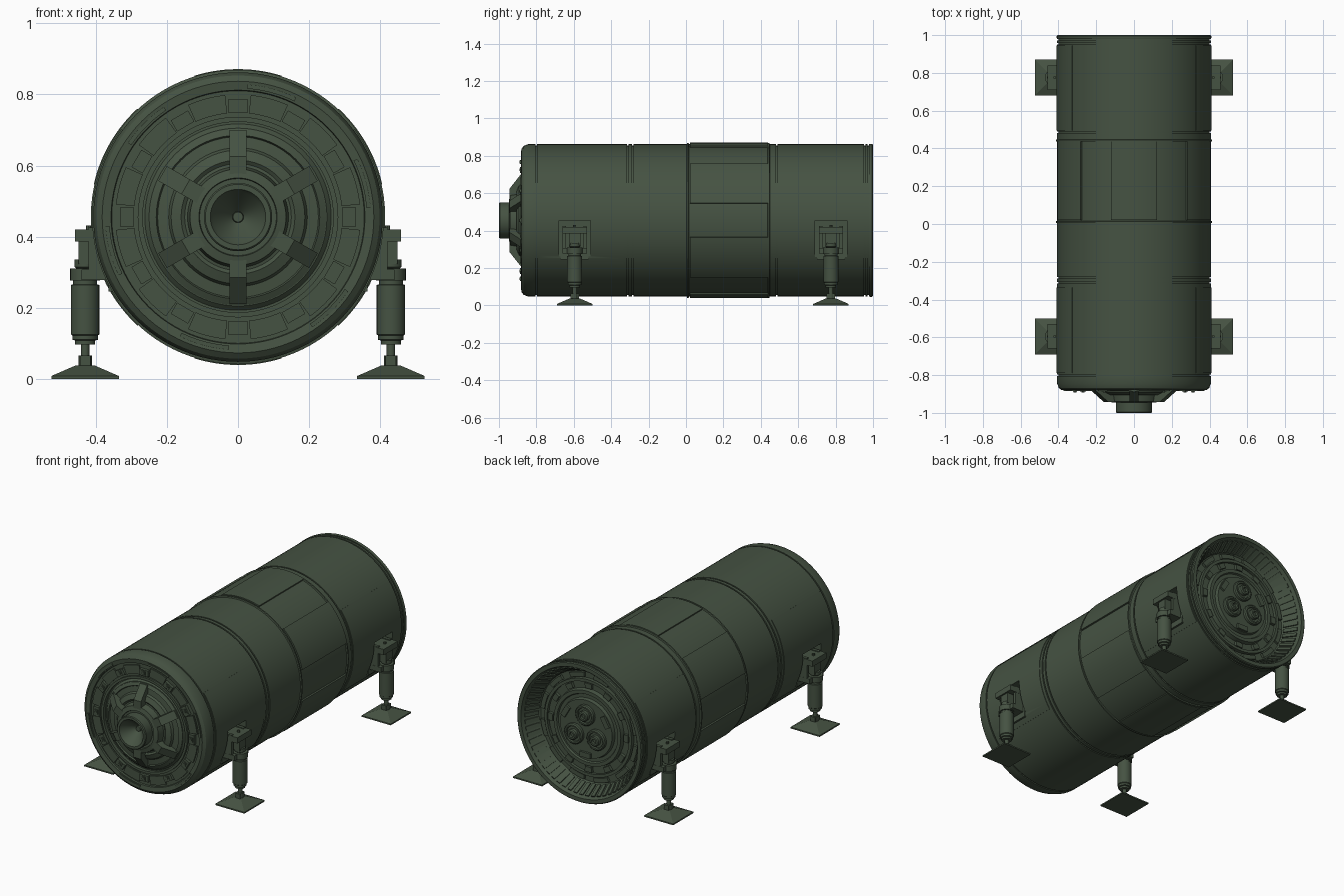
import bpy, bmesh, math
from mathutils import Matrix, Vector

if "Cube" in bpy.data.objects:
    bpy.data.objects.remove(bpy.data.objects["Cube"])

ZC = 0.455  # height of the drum axis
green = bpy.data.materials.new("dark_green")
green.diffuse_color = (0.06, 0.085, 0.055, 1)
green.use_nodes = True
green.node_tree.nodes["Principled BSDF"].inputs["Base Color"].default_value = green.diffuse_color


def finish(name, bm, angle=30):
    bmesh.ops.recalc_face_normals(bm, faces=bm.faces)
    me = bpy.data.meshes.new(name)
    bm.to_mesh(me)
    bm.free()
    ob = bpy.data.objects.new(name, me)
    bpy.context.collection.objects.link(ob)
    me.materials.append(green)
    smooth(ob, angle)
    return ob


def smooth(ob, angle=30):
    bpy.ops.object.select_all(action='DESELECT')
    ob.select_set(True)
    bpy.context.view_layer.objects.active = ob
    bpy.ops.object.shade_smooth_by_angle(angle=math.radians(angle))


def lathe(bm, prof, n, put):
    """Revolve (radius, height) points; put(r, h, angle) gives the position."""
    rings = []
    for r, h in prof:
        if r == 0:
            rings.append([bm.verts.new(put(0, h, 0))] * n)
        else:
            rings.append([bm.verts.new(put(r, h, 2 * math.pi * i / n)) for i in range(n)])
    for a, b in zip(rings, rings[1:]):
        for i in range(n):
            j = (i + 1) % n
            vs = list(dict.fromkeys([a[i], a[j], b[j], b[i]]))
            if len(vs) > 2:
                bm.faces.new(vs)


def along_y(x=0, z=ZC):
    return lambda r, h, a: (x + r * math.cos(a), h, z + r * math.sin(a))


def along_z(x, y):
    return lambda r, h, a: (x + r * math.cos(a), y + r * math.sin(a), h)


def box(bm, loc, size, spin=0):
    """Box; spin turns it about the drum axis (loc is then radius, y, offset)."""
    m = Matrix.Translation(loc) @ Matrix.Diagonal((*size, 1))
    if spin is not None and spin != 0:
        m = Matrix.Translation((0, 0, ZC)) @ Matrix.Rotation(-math.radians(spin), 4, 'Y') \
            @ Matrix.Translation((0, 0, -ZC)) @ m
    bmesh.ops.create_cube(bm, size=1, matrix=m)


def arc(bm, r0, r1, y0, y1, mid, half, n=10):
    """Curved block around the drum axis."""
    put, secs = along_y(), []
    for i in range(n + 1):
        a = math.radians(mid - half + 2 * half * i / n)
        secs.append([bm.verts.new(put(r, y, a)) for r, y in ((r0, y0), (r1, y0), (r1, y1), (r0, y1))])
    for s, t in zip(secs, secs[1:]):
        for k in range(4):
            l = (k + 1) % 4
            bm.faces.new((s[k], s[l], t[l], t[k]))
    bm.faces.new(secs[0])
    bm.faces.new(secs[-1])


def groove(y, r=0.407, d=0.007, w=0.008):
    return [(r, y - w / 2), (r - d, y - w / 2), (r - d, y + w / 2), (r, y + w / 2)]


# Drum shell: front face, grooved side, hollow rear
prof = [(0, -.87), (.25, -.87), (.262, -.858), (.268, -.858), (.268, -.878), (.282, -.878), (.282, -.866),
        (.355, -.866), (.357, -.876), (.382, -.88), (.398, -.868), (.407, -.845)]
for y in (-.80, -.312, -.285):
    prof += groove(y)
prof += [(.407, .004), (.414, .006), (.414, .014), (.407, .016),
         (.407, .436), (.414, .438), (.414, .446), (.407, .448)]
for y in (.485, .955, .975):
    prof += groove(y)
prof += [(.409, .985), (.409, .995), (.404, 1.0), (.382, 1.0), (.376, .985), (.33, .90), (.325, .895),
         (.285, .895), (.285, .918), (.268, .918), (.268, .90), (.225, .90), (.22, .925),
         (.20, .925), (.195, .915), (.175, .915), (.17, .935), (0, .935)]
bm = bmesh.new()
lathe(bm, prof, 96, along_y())
shell = finish("drum_shell", bm)

# Raised side panels at both ends
bm = bmesh.new()
for y0, y1 in ((-.79, -.335), (.495, .945)):
    for mid in (1, 179):
        arc(bm, .40, .4105, y0, y1, mid, 36, 28)
side = finish("side_panels", bm)

# Leg pockets cut into the drum
LEGS = [(s, y) for s in (1, -1) for y in (-.595, .775)]
bm = bmesh.new()
for s, y in LEGS:
    box(bm, (s * .46, y, .305), (.2, .17, .30))
cutter = finish("pocket_cutter", bm)
cutter.hide_render = True
for ob in (shell, side):
    mod = ob.modifiers.new("pockets", 'BOOLEAN')
    mod.operation, mod.solver, mod.object = 'DIFFERENCE', 'EXACT', cutter
    bpy.context.view_layer.objects.active = ob
    bpy.ops.object.modifier_apply(modifier=mod.name)
    smooth(ob)
bpy.data.objects.remove(cutter)

# Six middle panels
bm = bmesh.new()
for k in range(6):
    arc(bm, .40, .416, .022, .438, 30 + 60 * k, 17.2, 14)
finish("middle_panels", bm)

# Front hub with conical mouth
bm = bmesh.new()
lathe(bm, [(0, -.86), (.248, -.86), (.248, -.874), (.23, -.884), (.226, -.876), (.195, -.88), (.188, -.893),
           (.16, -.905), (.15, -.898), (.142, -.90), (.135, -.94), (.11, -.946), (.108, -.938), (.096, -.938),
           (.096, -.995), (.092, -1.0), (.078, -1.0), (.07, -.985), (.016, -.925), (.014, -.935), (0, -.935)],
      64, along_y())
finish("front_hub", bm)

# Six tapered spokes
bm = bmesh.new()
side_shape = [(.12, -.87), (.245, -.87), (.245, -.884), (.17, -.943), (.12, -.943)]
for k in range(6):
    rot = Matrix.Rotation(math.radians(30 + 60 * k), 3, 'Y')
    a, b = [[bm.verts.new(rot @ Vector((r, y, o)) + Vector((0, 0, ZC))) for r, y in side_shape]
            for o in (-.024, .024)]
    bm.faces.new(a)
    bm.faces.new(b)
    for i in range(5):
        j = (i + 1) % 5
        bm.faces.new((a[i], a[j], b[j], b[i]))
finish("hub_spokes", bm)

# Front plates, clamps and edge strips
bm = bmesh.new()
for k in range(12):
    arc(bm, .293, .345, -.874, -.86, 30 * k + 15, 9)
for k in range(6):
    arc(bm, .362, .374, -.883, -.87, 15 + 60 * k, 11)
finish("front_plates", bm)
bm = bmesh.new()
for k in range(12):
    box(bm, (.312, -.872, ZC), (.036, .022, .056), 30 * k)
    box(bm, (.312, -.882, ZC), (.022, .01, .026), 30 * k)
    a = math.radians(30 * k)
    lathe(bm, [(0, -.885), (.008, -.885), (.008, -.891), (0, -.891)], 10,
          along_y(.312 * math.cos(a), ZC + .312 * math.sin(a)))
finish("front_clamps", bm)

# Rear slanted ribs inside the hollow
bm = bmesh.new()
for k in range(60):
    m = Matrix.Translation((0, 0, ZC)) @ Matrix.Rotation(math.radians(6 * k), 4, 'Y') \
        @ Matrix.Translation((.352, .943, 0)) @ Matrix.Rotation(math.atan2(-.046, .085), 4, 'Z') \
        @ Matrix.Diagonal((.012, .085, .022, 1))
    bmesh.ops.create_cube(bm, size=1, matrix=m)
finish("rear_ribs", bm)

# Rear ring blocks
bm = bmesh.new()
for k in range(12):
    arc(bm, .292, .318, .89, .91, 30 * k + 15, 9)
    arc(bm, .232, .262, .89, .917, 30 * k, 5, 4)
finish("rear_ring_blocks", bm)

# Three rear connectors with pins
bm = bmesh.new()
for ang in (90, 210, 330):
    a = math.radians(ang)
    cx, cz = .085 * math.cos(a), ZC + .085 * math.sin(a)
    lathe(bm, [(0, .93), (.06, .93), (.06, .95), (.054, .956), (.046, .956), (.043, .946), (.03, .946),
               (.03, .965), (.024, .97), (.014, .97), (.014, .955), (0, .955)], 24, along_y(cx, cz))
    box(bm, (.15, .938, ZC), (.03, .02, .07), ang + 60)
finish("rear_connectors", bm)

# Four landing legs
for i, (s, y) in enumerate(LEGS):
    x = s * .43
    bm = bmesh.new()
    box(bm, (s * .354, y, .34), (.02, .15, .19))             # back plate
    box(bm, (s * .405, y, .403), (.106, .13, .034))          # top bracket
    for d in (-.055, .055):
        box(bm, (s * .385, y + d, .36), (.07, .018, .13))    # bracket cheeks
    box(bm, (s * .427, y, .36), (.042, .06, .075))           # upper strut
    box(bm, (s * .395, y, .293), (.09, .13, .03))            # clamp bar
    lathe(bm, [(0, .431), (.008, .431), (.008, .415), (0, .415)], 8, along_z(s * .42, y))
    finish(f"leg_bracket_{i}", bm)
    bm = bmesh.new()
    lathe(bm, [(0, .335), (.03, .335), (.03, .315), (.024, .31), (.042, .31), (.042, .276), (.034, .276),
               (.034, .266), (.040, .264), (.040, .125), (.036, .122), (.036, .11), (.028, .108), (.028, .097),
               (.012, .097), (.012, .065), (.019, .065), (.019, .03), (0, .03)], 24, along_z(x, y))
    box(bm, (x, y, .05), (.03, .045, .03))                   # ankle joint
    finish(f"leg_cylinder_{i}", bm)
    bm = bmesh.new()
    box(bm, (x, y, .004), (.19, .19, .008))
    bmesh.ops.create_cone(bm, cap_ends=True, segments=4, radius1=.095 * 2 ** .5, radius2=.026 * 2 ** .5,
                          depth=.03, matrix=Matrix.Translation((x, y, .023)) @ Matrix.Rotation(math.pi / 4, 4, 'Z'))
    finish(f"leg_foot_{i}", bm, 10)
